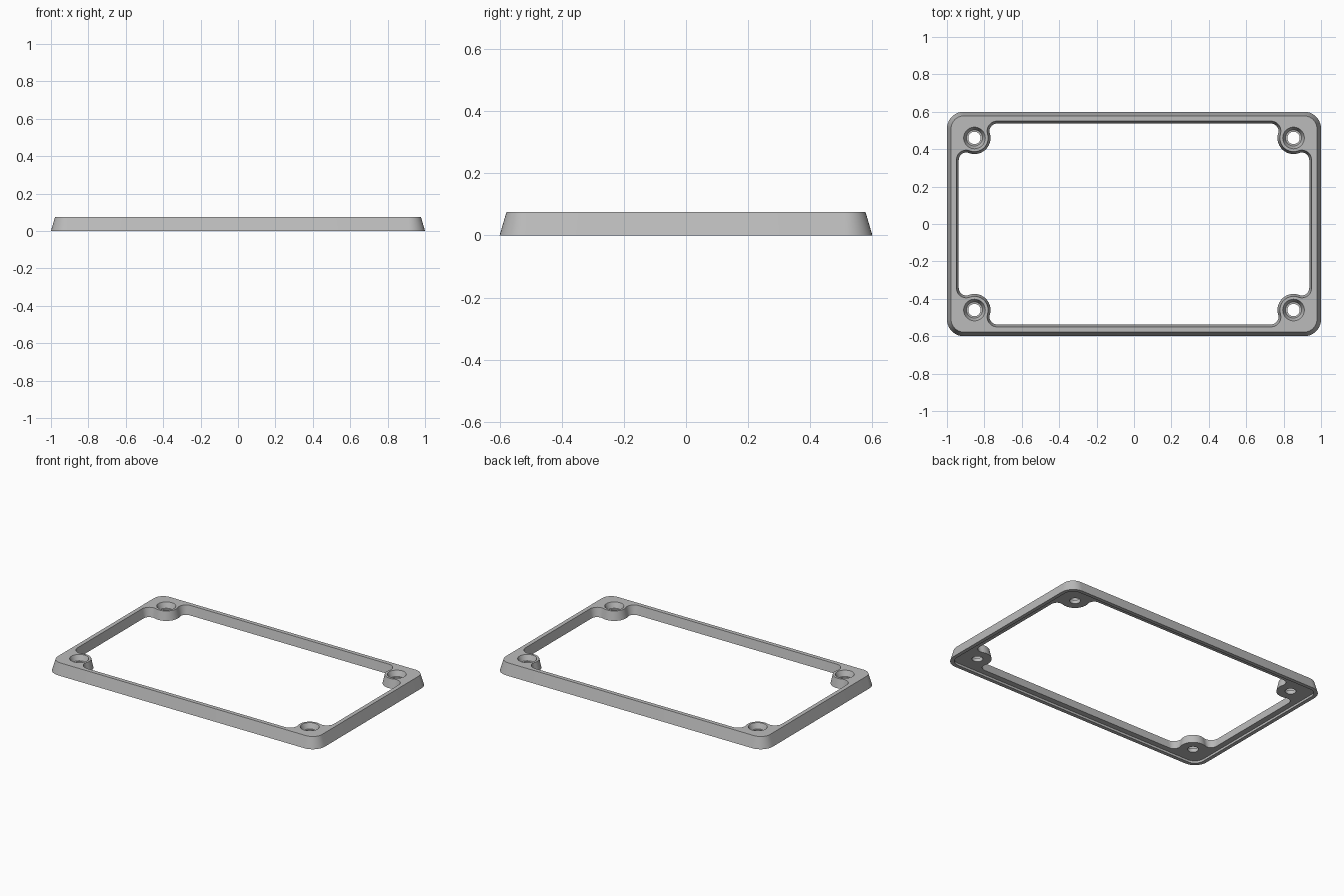
import bpy
import bmesh
from math import atan2, cos, pi, radians, sin, sqrt

cube = bpy.data.objects.get("Cube")
if cube:
    bpy.data.objects.remove(cube, do_unlink=True)

# Main dimensions
HEIGHT = 0.075
RECESS = 0.015
HALF_X, HALF_Y = 1.0, 0.6
OPEN_X, OPEN_Y = 0.937, 0.537
BOSS_X, BOSS_Y, BOSS_R = 0.853, 0.46, 0.086
FILLET = 0.04
CORNER = 0.09

grey = bpy.data.materials.new("plain grey")
grey.use_nodes = True
grey.diffuse_color = (0.5, 0.5, 0.5, 1)
grey.node_tree.nodes["Principled BSDF"].inputs["Base Color"].default_value = (0.5, 0.5, 0.5, 1)


def arc(cx, cy, r, start, end, steps=10):
    return [(cx + r * cos(start + (end - start) * i / steps),
             cy + r * sin(start + (end - start) * i / steps)) for i in range(steps + 1)]


def mirror_quadrant(points):
    """Repeat a counter-clockwise first-quadrant path in all four quadrants."""
    back = points[::-1]
    return (points + [(-x, y) for x, y in back]
            + [(-x, -y) for x, y in points] + [(x, -y) for x, y in back])


def outer_outline(inset):
    r = CORNER - inset
    return mirror_quadrant(arc(HALF_X - CORNER, HALF_Y - CORNER, r, 0, pi / 2))


def opening_outline(grow):
    """Rectangular opening with a screw boss blended into each corner."""
    reach = BOSS_R + FILLET
    # Fillet centres touching the straight wall and the boss
    ax = OPEN_X - FILLET
    ay = BOSS_Y - sqrt(reach ** 2 - (ax - BOSS_X) ** 2)
    by = OPEN_Y - FILLET
    bx = BOSS_X - sqrt(reach ** 2 - (by - BOSS_Y) ** 2)
    to_a = atan2(ay - BOSS_Y, ax - BOSS_X)
    to_b = atan2(by - BOSS_Y, bx - BOSS_X)
    r = FILLET + grow
    path = arc(ax, ay, r, 0, to_a + pi)
    path += arc(BOSS_X, BOSS_Y, BOSS_R - grow, to_a, to_b - 2 * pi, 20)[1:-1]
    path += arc(bx, by, r, to_b - pi, pi / 2)
    return mirror_quadrant(path)


bm = bmesh.new()


def ring(points, z):
    return [bm.verts.new((x, y, z)) for x, y in points]


def loft(*rings):
    for a, b in zip(rings, rings[1:]):
        n = len(a)
        for i in range(n):
            j = (i + 1) % n
            bm.faces.new((a[i], a[j], b[j], b[i]))


def fill(rings):
    edges = []
    for r in rings:
        for i, v in enumerate(r):
            w = r[(i + 1) % len(r)]
            edges.append(bm.edges.get((v, w)) or bm.edges.new((v, w)))
    bmesh.ops.triangle_fill(bm, use_beauty=True, use_dissolve=False, edges=edges)


# Sloped outside, bottom rim and shallow underside recess
outer_top = ring(outer_outline(0.022), HEIGHT)
recess_edge = ring(outer_outline(0.025), RECESS)
loft(outer_top, ring(outer_outline(0), 0), ring(outer_outline(0.025), 0), recess_edge)

# Tapered inner opening
open_top = ring(opening_outline(0.013), HEIGHT)
open_base = ring(opening_outline(0), RECESS)
loft(open_top, open_base)
top_rings, base_rings = [outer_top, open_top], [recess_edge, open_base]

# Tapered screw seats with through holes
for sx in (-1, 1):
    for sy in (-1, 1):
        seat = [ring(arc(sx * BOSS_X, sy * BOSS_Y, r, 0, 2 * pi, 32)[:-1], z)
                for r, z in ((0.058, HEIGHT), (0.043, 0.04), (0.033, 0.04), (0.033, RECESS))]
        loft(*seat)
        top_rings.append(seat[0])
        base_rings.append(seat[-1])

fill(top_rings)
fill(base_rings)
bmesh.ops.recalc_face_normals(bm, faces=bm.faces)

mesh = bpy.data.meshes.new("bezel_frame")
bm.to_mesh(mesh)
bm.free()
mesh.materials.append(grey)
frame = bpy.data.objects.new("bezel_frame", mesh)
bpy.context.collection.objects.link(frame)

bpy.ops.object.select_all(action="DESELECT")
frame.select_set(True)
bpy.context.view_layer.objects.active = frame
bpy.ops.object.shade_smooth_by_angle(angle=radians(30))
